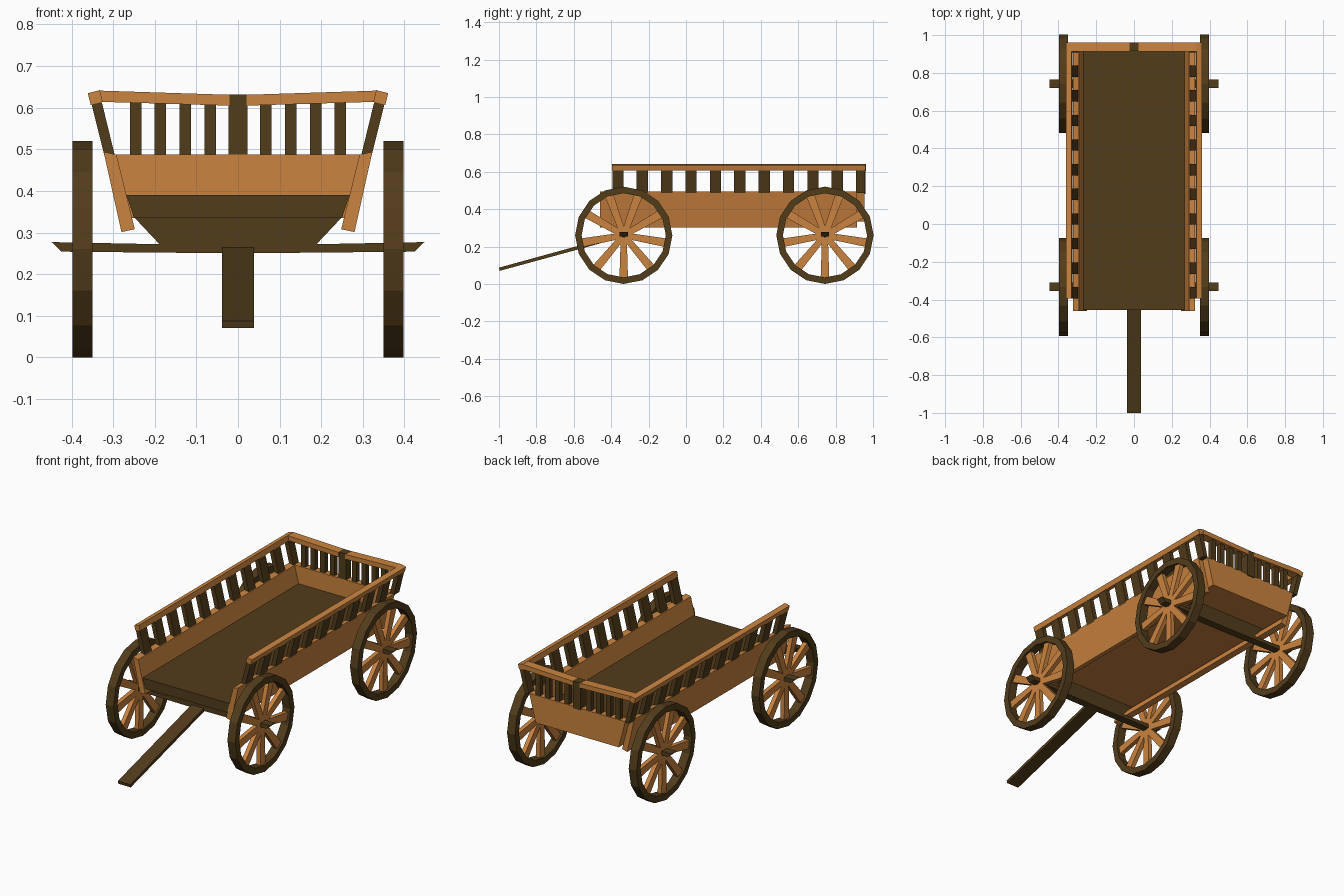
import bpy, bmesh, math
from mathutils import Vector

if "Cube" in bpy.data.objects:
    bpy.data.objects.remove(bpy.data.objects["Cube"])


def material(name, color):
    m = bpy.data.materials.new(name)
    m.diffuse_color = color
    m.use_nodes = True
    m.node_tree.nodes["Principled BSDF"].inputs["Base Color"].default_value = m.diffuse_color
    return m


LIGHT = material("light_wood", (0.60, 0.23, 0.05, 1))
DARK = material("dark_wood", (0.085, 0.046, 0.011, 1))


def finish(name, bm, mat):
    bmesh.ops.recalc_face_normals(bm, faces=bm.faces)
    me = bpy.data.meshes.new(name)
    bm.to_mesh(me)
    bm.free()
    me.materials.append(mat)
    ob = bpy.data.objects.new(name, me)
    bpy.context.collection.objects.link(ob)
    return ob


def add_prism(bm, pts, axis, a, b):
    """Extrude a 2D outline along an axis: 'x' takes (y,z), 'y' takes (x,z)."""
    def place(p, t):
        return (t, p[0], p[1]) if axis == 'x' else (p[0], t, p[1])
    f = bm.faces.new([bm.verts.new(place(p, a)) for p in pts])
    r = bmesh.ops.extrude_face_region(bm, geom=[f])
    move = Vector(place((0, 0), b - a))
    bmesh.ops.translate(bm, vec=move,
                        verts=[v for v in r['geom'] if isinstance(v, bmesh.types.BMVert)])


def prism(name, pts, axis, a, b, mat):
    bm = bmesh.new()
    add_prism(bm, pts, axis, a, b)
    return finish(name, bm, mat)


def flip(pts, s):
    return [(s * x, z) for x, z in pts]


# Floor, with lighter underside
floor = prism("floor", [(-0.25, 0.335), (0.25, 0.335), (0.268, 0.39), (-0.268, 0.39)],
              'y', -0.455, 0.915, DARK)
floor.data.materials.append(LIGHT)
for p in floor.data.polygons:
    if p.normal.z < -0.9:
        p.material_index = 1

# Slanted sides: board, stakes and top rail
board = [(0.248, 0.308), (0.28, 0.301), (0.323, 0.494), (0.292, 0.487)]
stake = [(0.296, 0.485), (0.321, 0.485), (0.353, 0.612), (0.327, 0.612)]
rail = [(0.325, 0.614), (0.354, 0.607), (0.361, 0.635), (0.332, 0.642)]
for s, side in ((1, "right"), (-1, "left")):
    prism(side + "_board", flip(board, s), 'y', -0.46, 0.915, LIGHT)
    prism(side + "_rail", flip(rail, s), 'y', -0.395, 0.96, LIGHT)
    bm = bmesh.new()
    for i in range(11):
        y = -0.364 + i * 0.1303
        add_prism(bm, flip(stake, s), 'y', y - 0.03, min(y + 0.03, 0.957))
    finish(side + "_stakes", bm, DARK)

# Tailboard with its stakes, middle post and two-piece rail
prism("tailboard", [(-0.255, 0.335), (0.255, 0.335), (0.295, 0.488), (0.32, 0.488),
                    (-0.32, 0.488)][:3] + [(-0.295, 0.488)], 'y', 0.915, 0.955, LIGHT)
bm = bmesh.new()
for s in (1, -1):
    for x in (0.067, 0.127, 0.187, 0.246):
        add_prism(bm, [(s * x - 0.014, 0.48), (s * x + 0.014, 0.48),
                       (s * x + 0.014, 0.615), (s * x - 0.014, 0.615)], 'y', 0.923, 0.95)
    prism("tail_rail", flip([(0.02, 0.605), (0.327, 0.614), (0.332, 0.641), (0.02, 0.631)], s),
          'y', 0.912, 0.962, LIGHT)
finish("tail_stakes", bm, DARK)
prism("tail_post", [(-0.023, 0.48), (0.023, 0.48), (0.023, 0.632), (-0.023, 0.632)],
      'y', 0.915, 0.96, DARK)


def wheel(name, x0, x1, cy, cz):
    # Rim: closed 16-sided ring
    bm = bmesh.new()
    n = 16
    rings = []
    for i in range(n):
        c, d = math.cos(2 * math.pi * i / n), math.sin(2 * math.pi * i / n)
        rings.append([bm.verts.new((x, cy + r * c, cz + r * d))
                      for x, r in ((x0, 0.26), (x1, 0.26), (x1, 0.225), (x0, 0.225))])
    for i in range(n):
        a, b = rings[i], rings[(i + 1) % n]
        for k in range(4):
            j = (k + 1) % 4
            bm.faces.new((a[k], a[j], b[j], b[k]))
    finish(name + "_rim", bm, DARK)
    # Spokes, slightly wider outward
    bm = bmesh.new()
    for i in range(9):
        t = math.radians(190 + 40 * i)
        u, v = Vector((math.cos(t), math.sin(t))), Vector((-math.sin(t), math.cos(t)))
        o = Vector((cy, cz))
        pts = [o + u * r + v * w for r, w in ((0.01, -0.016), (0.23, -0.023),
                                              (0.23, 0.023), (0.01, 0.016))]
        add_prism(bm, pts, 'x', x0 + 0.012, x1 - 0.012)
    finish(name + "_spokes", bm, LIGHT)


# Running gear: axles, bolsters and wheels
for cy, end in ((-0.333, "front"), (0.743, "rear")):
    prism(end + "_axle", [(-0.424, 0.254), (0, 0.250), (0.424, 0.254), (0.448, 0.277),
                          (0.19, 0.272), (-0.19, 0.272), (-0.448, 0.277)],
          'y', cy - 0.022, cy + 0.022, DARK)
    prism(end + "_bolster", [(-0.185, 0.268), (0.185, 0.268), (0.25, 0.337), (-0.25, 0.337)],
          'y', cy - 0.022, cy + 0.022, DARK)
    for s, side in ((1, "right"), (-1, "left")):
        x0, x1 = sorted((s * 0.35, s * 0.398))
        wheel(end + "_" + side + "_wheel", x0, x1, cy, 0.26)

# Draw tongue
prism("tongue", [(-1.0, 0.087), (-0.996, 0.070), (-0.33, 0.252), (-0.335, 0.270)],
      'x', -0.038, 0.038, DARK)
